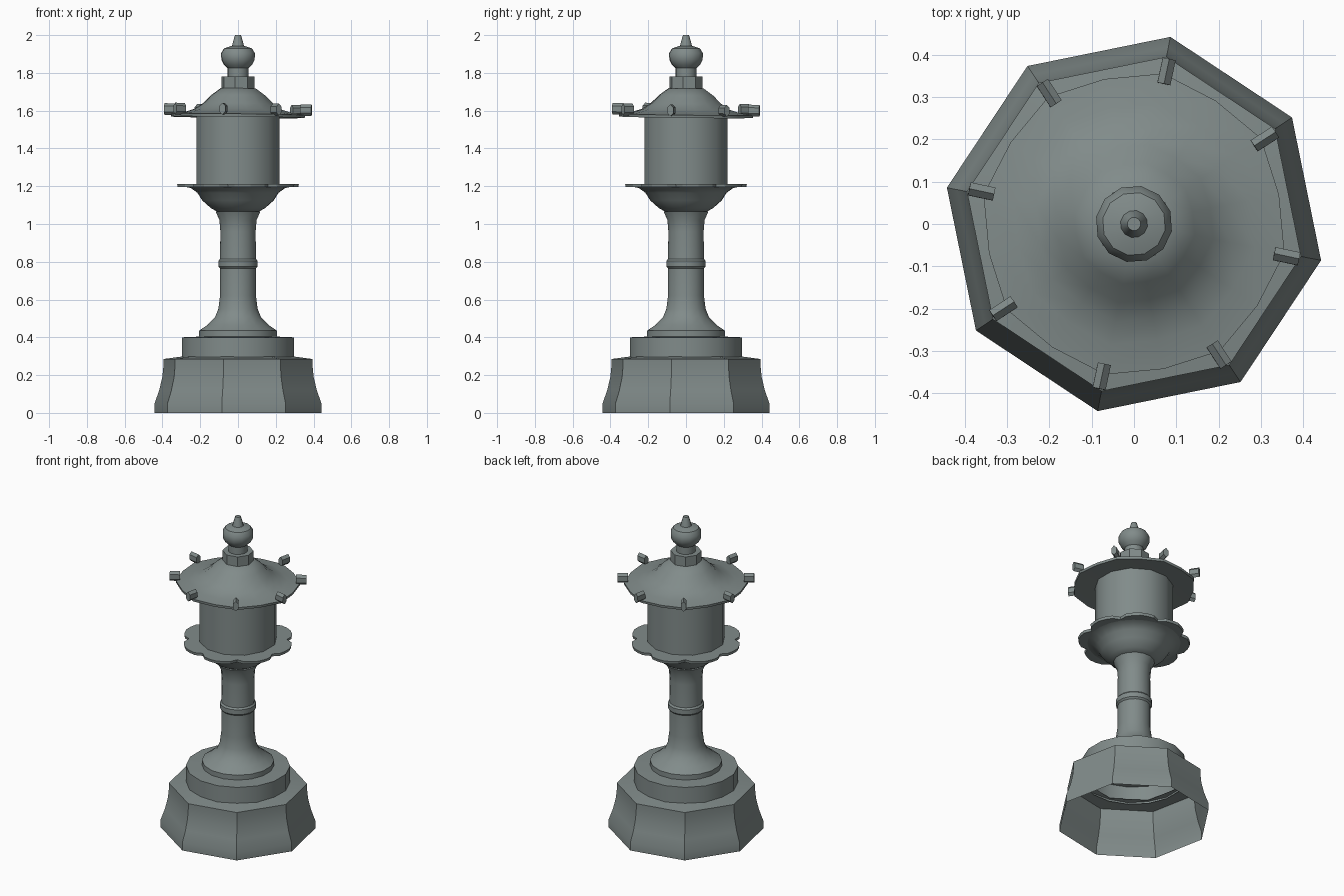
import bpy, math
from mathutils import Matrix, Vector

if "Cube" in bpy.data.objects:
    bpy.data.objects.remove(bpy.data.objects["Cube"])

stone = bpy.data.materials.new("grey_green_stone")
stone.diffuse_color = (0.22, 0.26, 0.255, 1)
stone.use_nodes = True
stone.node_tree.nodes["Principled BSDF"].inputs["Base Color"].default_value = stone.diffuse_color
PHASE = math.radians(-11)      # rotation of the octagonal parts


def finish(name, verts, faces, smooth):
    me = bpy.data.meshes.new(name)
    me.from_pydata(verts, [], faces)
    me.materials.append(stone)
    ob = bpy.data.objects.new(name, me)
    bpy.context.collection.objects.link(ob)
    if smooth:
        bpy.ops.object.select_all(action='DESELECT')
        ob.select_set(True)
        bpy.context.view_layer.objects.active = ob
        bpy.ops.object.shade_smooth_by_angle(angle=math.radians(smooth))
    return ob


def lathe(name, profile, n, phase=PHASE, scale=lambda i: 1, smooth=35,
          cap_bottom=True, cap_top=True):
    """Spin a bottom-to-top (radius, height) profile into n sides."""
    verts, faces = [], []
    for r, z in profile:
        for i in range(n):
            a = phase + math.tau * i / n
            k = r * scale(i)
            verts.append((k * math.cos(a), k * math.sin(a), z))
    for j in range(len(profile) - 1):
        for i in range(n):
            a, b = j * n + i, j * n + (i + 1) % n
            faces.append((a, b, b + n, a + n))
    if cap_bottom:
        faces.append(tuple(reversed(range(n))))
    if cap_top:
        faces.append(tuple(range((len(profile) - 1) * n, len(profile) * n)))
    return finish(name, verts, faces, smooth)


# Octagonal flared base, open underneath
lathe("base", [(0.45, 0), (0.45, 0.05), (0.425, 0.12), (0.408, 0.19),
               (0.402, 0.25), (0.402, 0.285), (0.29, 0.30)], 8,
      cap_bottom=False, cap_top=False)

# Round step on the base, open below
lathe("base_step", [(0.303, 0.285), (0.303, 0.40), (0.18, 0.405)], 16,
      cap_bottom=False)

# Foot, shaft with a middle ring, and flared head
lathe("shaft", [(0.21, 0.40), (0.21, 0.435), (0.165, 0.465), (0.125, 0.505),
                (0.106, 0.55), (0.097, 0.62), (0.097, 0.765), (0.106, 0.775),
                (0.106, 0.805), (0.097, 0.815), (0.095, 0.96), (0.10, 1.02),
                (0.12, 1.065)], 16)

# Bowl that carries the petal plate
lathe("bowl", [(0.11, 1.065), (0.145, 1.085), (0.19, 1.125), (0.215, 1.165),
               (0.25, 1.19), (0.28, 1.197)], 24)

# Plate with eight notched petals
petal = [0.87, 0.96, 0.985, 1.0, 0.985, 0.96]
lathe("petal_plate", [(0.325, 1.195), (0.328, 1.212)], 48,
      phase=PHASE, scale=lambda i: petal[i % 6], smooth=20)

# Lantern chamber
lathe("lantern_chamber", [(0.228, 1.212), (0.228, 1.59)], 12,
      phase=math.radians(15))

# Thin roof, corners a little longer than the sides
TILT = Matrix.Rotation(math.radians(0.9), 4, Vector((-1, 1, 0)))
PIVOT = Matrix.Translation((0, 0, 1.58))
tilt = PIVOT @ TILT @ PIVOT.inverted()
roof = lathe("roof", [(0.20, 1.572), (0.36, 1.565), (0.362, 1.58),
                      (0.29, 1.59), (0.235, 1.608), (0.19, 1.638),
                      (0.145, 1.682), (0.095, 1.718)], 16,
             scale=lambda i: 0.965 if i % 2 else 1.0, smooth=40)
roof.matrix_world = tilt

# Hexagonal knobs on the eight roof corners
for c in range(8):
    a = PHASE + math.radians(-1) + math.tau * c / 8
    out = Vector((math.cos(a), math.sin(a), 0))
    side = Vector((-out.y, out.x, 0))
    verts = []
    for r in (0.338, 0.398):
        for i in range(6):
            t = math.tau * i / 6 + math.pi / 6
            verts.append(out * r + side * 0.018 * math.cos(t)
                         + Vector((0, 0, 1.605 + 0.031 * math.sin(t))))
    faces = [(i, (i + 1) % 6, (i + 1) % 6 + 6, i + 6) for i in range(6)]
    faces += [(5, 4, 3, 2, 1, 0), (6, 7, 8, 9, 10, 11)]
    knob = finish(f"roof_knob_{c + 1}", verts, faces, 0)
    knob.matrix_world = tilt

# Finial: block, neck, ball and tip
lathe("finial_block", [(0.09, 1.70), (0.09, 1.78)], 8)
lathe("finial_neck", [(0.056, 1.78), (0.056, 1.83)], 12)
lathe("finial_ball", [(0.05, 1.82), (0.075, 1.842), (0.09, 1.87),
                      (0.091, 1.905), (0.075, 1.93), (0.033, 1.943)], 12)
lathe("finial_tip", [(0.033, 1.94), (0.027, 1.965), (0.016, 2.0)], 12)
